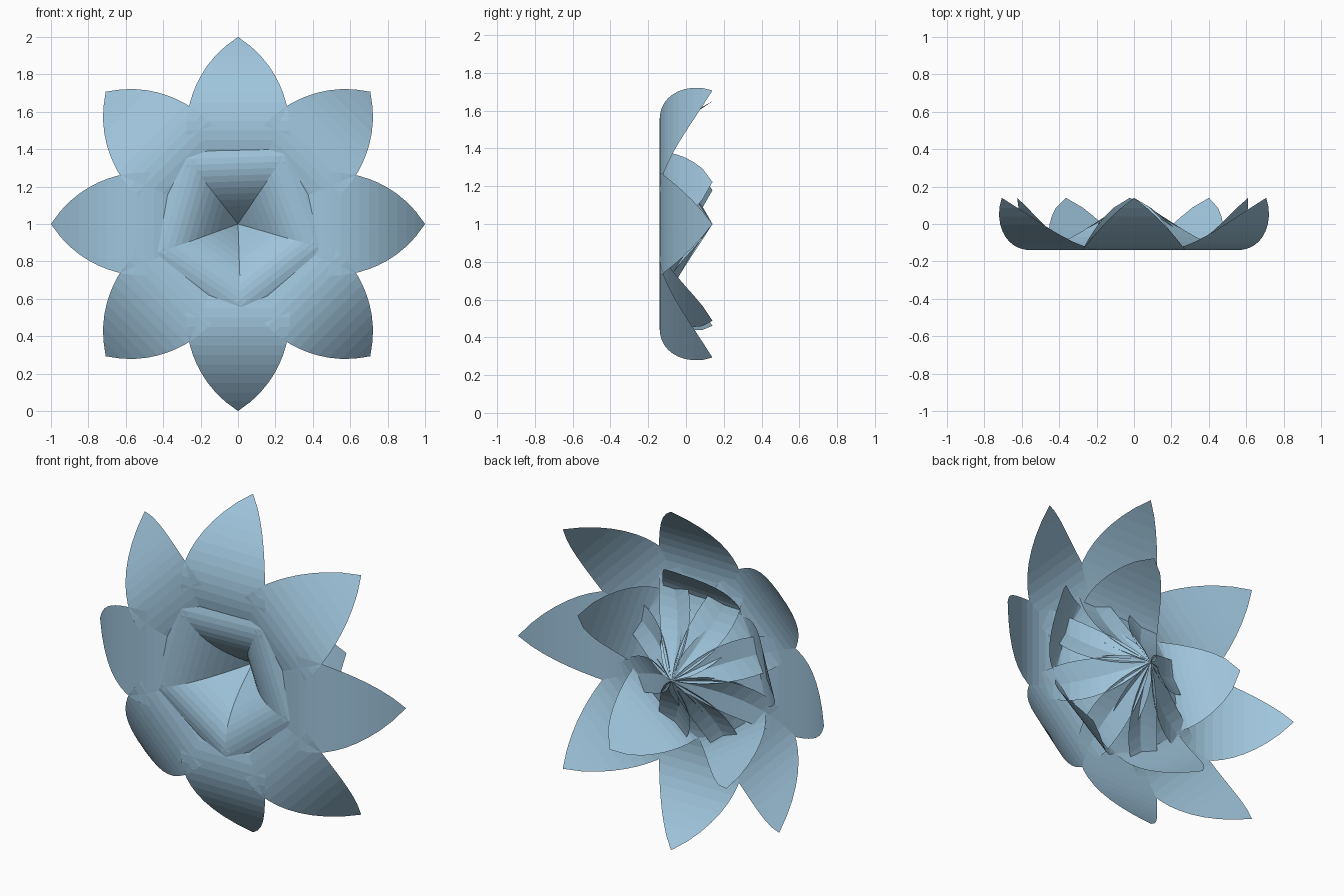
import bpy
import bmesh
from math import radians, sqrt
from mathutils import Matrix, Vector

cube = bpy.data.objects.get("Cube")
if cube:
    bpy.data.objects.remove(cube)

# One flat colour for every petal
blue = bpy.data.materials.new("pale_blue")
blue.use_nodes = True
colour = (0.35, 0.56, 0.72, 1)
blue.diffuse_color = colour
blue.node_tree.nodes["Principled BSDF"].inputs["Base Color"].default_value = colour

DEPTH = 0.28    # how far each petal arches towards the front
ROWS = 20       # facets along one petal


def petal_mesh(name, length, half_width):
    """Lens-shaped strip arched along a parabola, lying along +x from the centre."""
    half = length / 2
    side = (half ** 2 + half_width ** 2) / (2 * half_width)
    bm = bmesh.new()
    previous = None
    for i in range(ROWS + 1):
        t = 2 * i / ROWS - 1
        x = half * (1 + t)
        y = DEPTH * (t * t - 0.5)
        if i in (0, ROWS):
            row = [bm.verts.new((x, y, 0))]
        else:
            w = sqrt(side ** 2 - (half * t) ** 2) - (side - half_width)
            row = [bm.verts.new((x, y, s * w)) for s in (-1, 1)]
        if previous:
            bm.faces.new(previous + row[::-1])
        previous = row
    bmesh.ops.recalc_face_normals(bm, faces=bm.faces[:])
    bm.normal_update()
    # Turn the convex side to the front
    if sum(f.normal.y for f in bm.faces) > 0:
        bmesh.ops.reverse_faces(bm, faces=bm.faces[:])
    mesh = bpy.data.meshes.new(name)
    bm.to_mesh(mesh)
    bm.free()
    mesh.materials.append(blue)
    return mesh


def ring(name, count, length, half_width, start):
    """Petals spread evenly around the flower's front-to-back axis."""
    mesh = petal_mesh(name, length, half_width)
    for i in range(count):
        petal = bpy.data.objects.new(f"{name}_{i + 1}", mesh)
        turn = radians(start + 360 * i / count)
        petal.matrix_world = (Matrix.Translation(Vector((0, 0, 1)))
                              @ Matrix.Rotation(-turn, 4, 'Y'))
        bpy.context.collection.objects.link(petal)


# Outer and inner rings, both meeting at the centre
ring("outer_petal", 8, 1.0, 0.276, 0)
ring("inner_petal", 5, 0.65, 0.262, 20)
